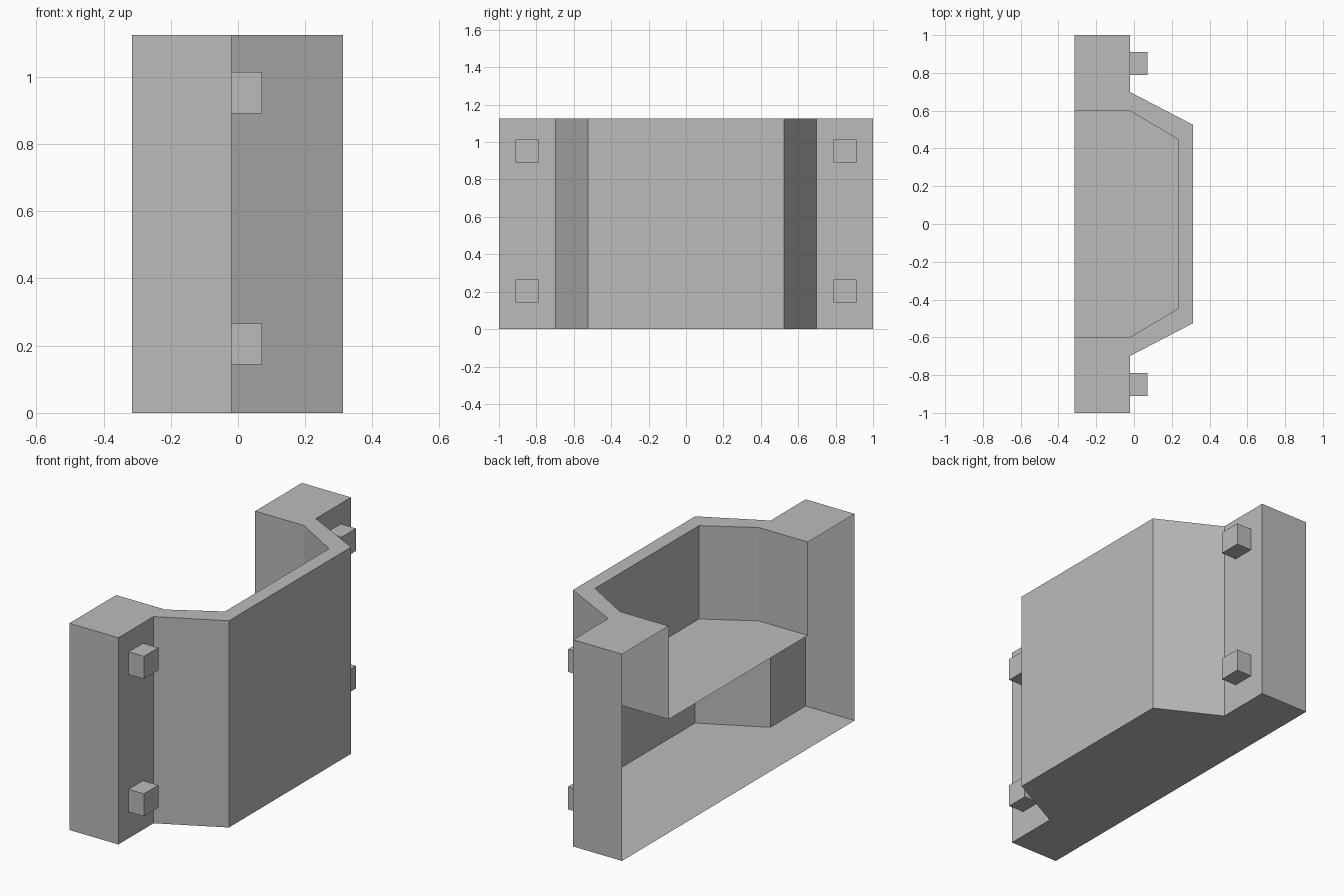
import bpy, bmesh

if "Cube" in bpy.data.objects:
    bpy.data.objects.remove(bpy.data.objects["Cube"])

HEIGHT, POCKET_Z = 1.125, 0.617

grey = bpy.data.materials.new("plain grey")
grey.diffuse_color = (0.5, 0.5, 0.5, 1)
grey.use_nodes = True
grey.node_tree.nodes["Principled BSDF"].inputs["Base Color"].default_value = grey.diffuse_color


def finish(name, bm):
    mesh = bpy.data.meshes.new(name)
    bm.to_mesh(mesh)
    bm.free()
    mesh.materials.append(grey)
    bpy.context.collection.objects.link(bpy.data.objects.new(name, mesh))


def ring(bm, pts, z):
    return [bm.verts.new((x, y, z)) for x, y in pts]


def mirrored(half):
    # half profile on the -y side, continued over to the +y side
    return half + [(x, -y) for x, y in reversed(half)]


# Housing: thin shell, open at the back (-x), with a pocket sunk in the top
outer = mirrored([(-0.315, -1), (-0.02, -1), (-0.02, -0.698), (0.313, -0.525)])
inner = mirrored([(-0.315, -0.598), (-0.02, -0.598), (0.235, -0.447)])
bm = bmesh.new()
out_low, out_top = ring(bm, outer, 0), ring(bm, outer, HEIGHT)
in_low, in_top = ring(bm, inner, POCKET_Z), ring(bm, inner, HEIGHT)
for i in range(len(outer) - 1):      # outside walls
    bm.faces.new((out_low[i], out_low[i + 1], out_top[i + 1], out_top[i]))
for i in range(len(inner) - 1):      # pocket walls
    bm.faces.new((in_low[i + 1], in_low[i], in_top[i], in_top[i + 1]))
bm.faces.new(out_low[::-1])          # base
bm.faces.new(in_low)                 # pocket floor
bm.faces.new(out_top + in_top[::-1]) # top rim
finish("housing", bm)

# Four square pegs on the front of the flanges, open where they join
for side, y in (("left", -0.85), ("right", 0.85)):
    for level, z in (("lower", 0.205), ("upper", 0.953)):
        bm = bmesh.new()
        bmesh.ops.create_cube(bm, size=1)
        bmesh.ops.scale(bm, vec=(0.092, 0.123, 0.123), verts=bm.verts)
        bmesh.ops.translate(bm, vec=(0.026, y, z), verts=bm.verts)
        bm.normal_update()
        back = [f for f in bm.faces if f.normal.x < -0.5]
        bmesh.ops.delete(bm, geom=back, context='FACES_ONLY')
        finish(f"{level}_{side}_peg", bm)
